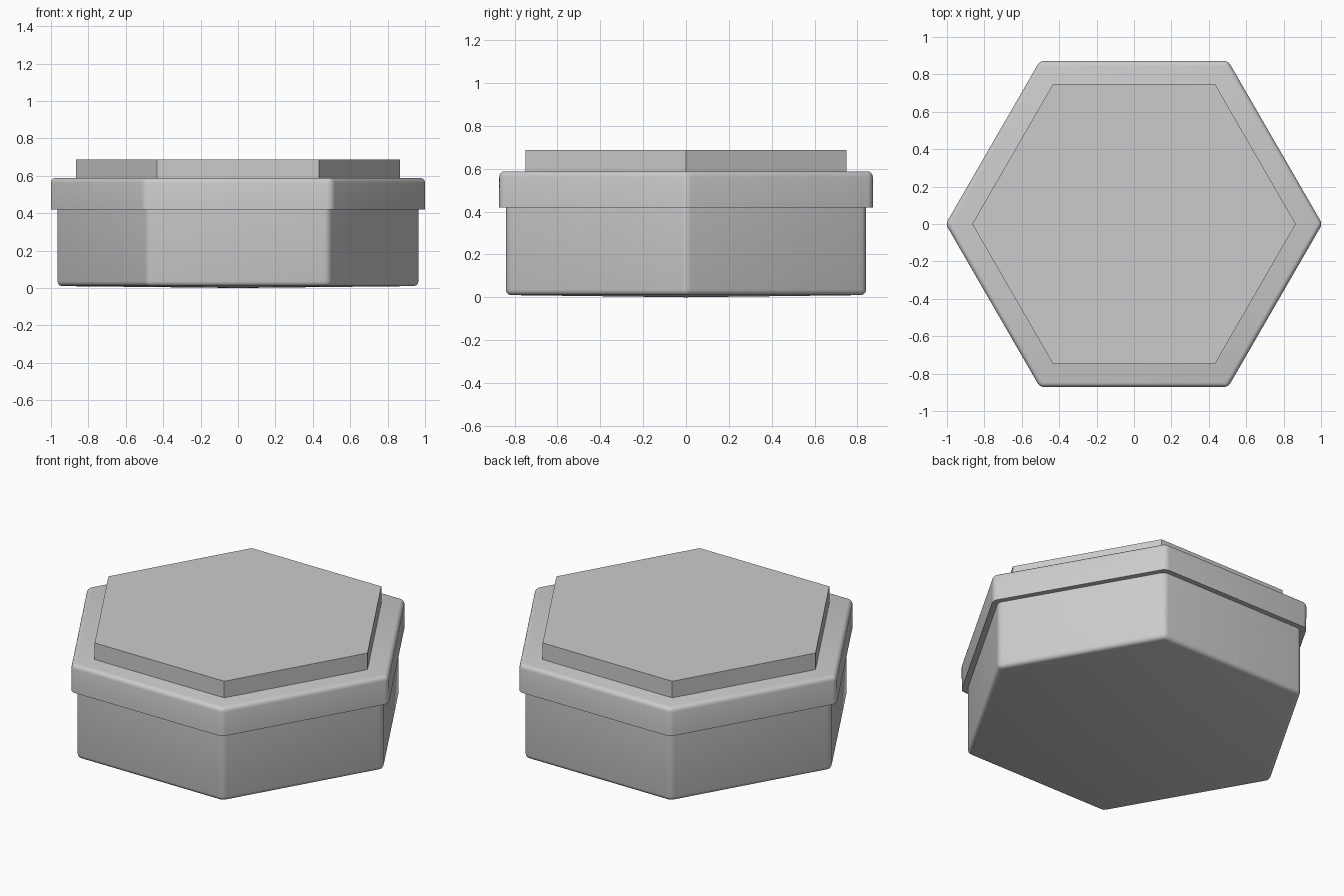
import bpy, bmesh
from math import cos, sin, pi

if "Cube" in bpy.data.objects:
    bpy.data.objects.remove(bpy.data.objects["Cube"])


def hex_prism(name, radius, z0, z1, bevel=0.0, skip_z=None, sag=0.0):
    """Hexagonal prism with points on the x axis; edges lying at skip_z stay sharp."""
    bm = bmesh.new()
    ring = [bm.verts.new((radius * cos(i * pi / 3), radius * sin(i * pi / 3), z0)) for i in range(6)]
    face = bm.faces.new(ring)
    ext = bmesh.ops.extrude_face_region(bm, geom=[face], use_keep_orig=True)
    for v in ext["geom"]:
        if isinstance(v, bmesh.types.BMVert):
            v.co.z = z1
    bmesh.ops.recalc_face_normals(bm, faces=bm.faces)
    if bevel:
        edges = [e for e in bm.edges
                 if not all(abs(v.co.z - skip_z) < 1e-4 for v in e.verts)]
        bmesh.ops.bevel(bm, geom=edges, offset=bevel, offset_type='OFFSET',
                        segments=4, profile=0.5, affect='EDGES', clamp_overlap=True)
    if sag:
        bottom = min(bm.faces, key=lambda f: (round(f.calc_center_median().z, 4), -f.calc_area()))
        poke = bmesh.ops.poke(bm, faces=[bottom])
        for v in poke["verts"]:
            v.co.z -= sag
    bmesh.ops.recalc_face_normals(bm, faces=bm.faces)
    mesh = bpy.data.meshes.new(name)
    bm.to_mesh(mesh)
    bm.free()
    ob = bpy.data.objects.new(name, mesh)
    bpy.context.collection.objects.link(ob)
    if bevel:
        bpy.ops.object.select_all(action='DESELECT')
        ob.select_set(True)
        bpy.context.view_layer.objects.active = ob
        bpy.ops.object.shade_smooth_by_angle(angle=pi / 6)
    return ob


# Box body with rounded corners and a very slightly bowed underside
hex_prism("box_body", 0.971, 0.01, 0.45, bevel=0.025, skip_z=0.45, sag=0.01)
# Overhanging lid with a sharp lower rim
hex_prism("lid", 1.0067, 0.42, 0.588, bevel=0.025, skip_z=0.42)
# Raised sharp-edged panel on the lid
hex_prism("lid_panel", 0.865, 0.56, 0.688)
